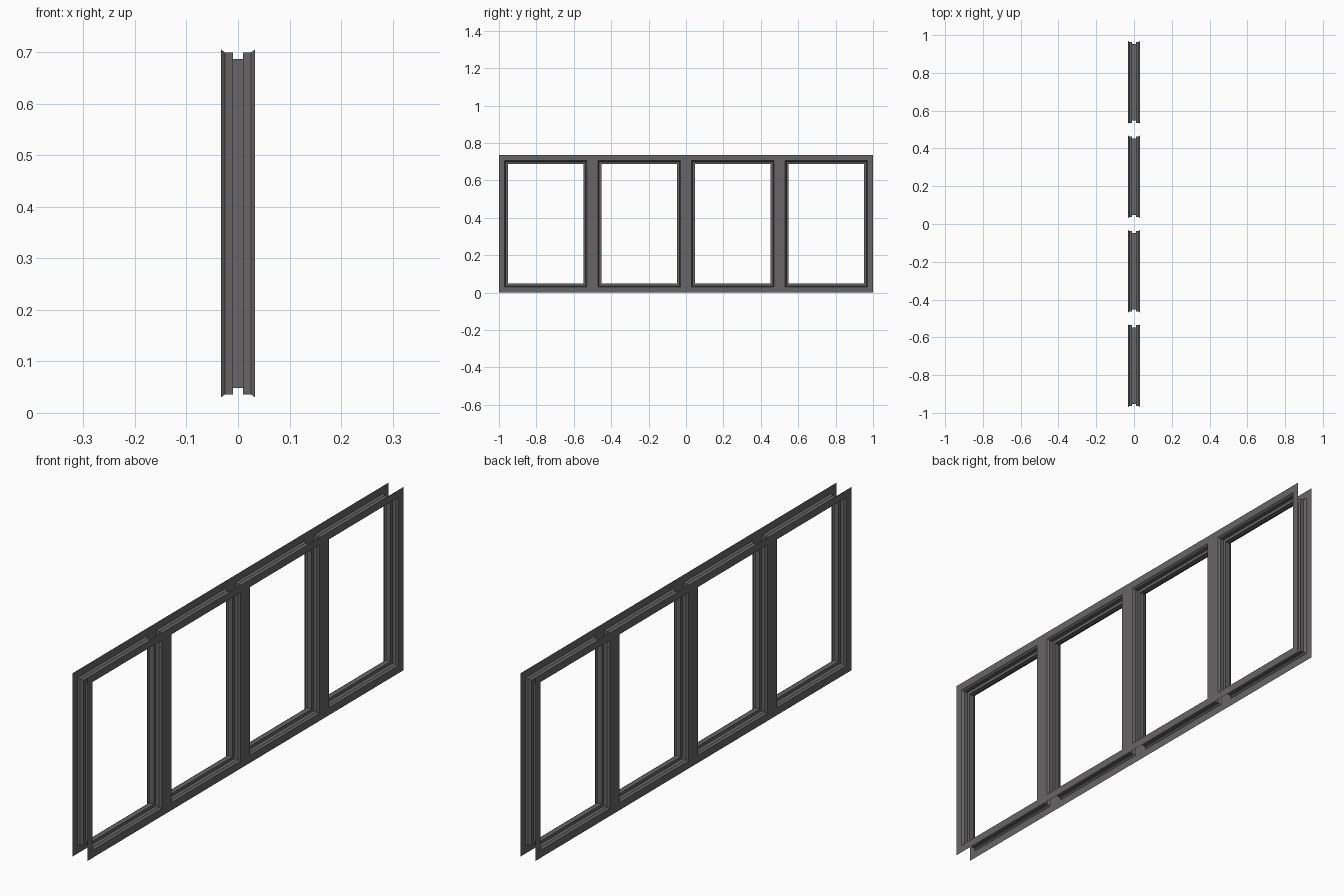
import bpy
import bmesh

cube = bpy.data.objects.get("Cube")
if cube:
    bpy.data.objects.remove(cube, do_unlink=True)

HEIGHT = 0.735      # overall height
BORDER = 0.03       # width of the outer border, half of a mullion
HALF_DEPTH = 0.033  # face sheets sit at +/- this x
BAYS = 4
BAY = 2 / BAYS

grey = bpy.data.materials.new("dark_grey_metal")
grey.use_nodes = True
colour = (0.135, 0.13, 0.133, 1)
grey.diffuse_color = colour
grey.node_tree.nodes["Principled BSDF"].inputs["Base Color"].default_value = colour


def make_object(name, bm):
    mesh = bpy.data.meshes.new(name)
    bm.to_mesh(mesh)
    bm.free()
    mesh.materials.append(grey)
    obj = bpy.data.objects.new(name, mesh)
    bpy.context.collection.objects.link(obj)
    return obj


# Flat face sheet: a grid of cells with the window openings left out
def face_sheet(name, side):
    bm = bmesh.new()
    ys = [-1]
    for i in range(BAYS):
        ys += [-1 + i * BAY + BORDER, -1 + (i + 1) * BAY - BORDER]
    ys.append(1)
    zs = [0, BORDER, HEIGHT - BORDER, HEIGHT]
    grid = [[bm.verts.new((side * HALF_DEPTH, y, z)) for z in zs] for y in ys]
    for i in range(len(ys) - 1):
        for j in range(len(zs) - 1):
            if i % 2 == 1 and j == 1:
                continue
            quad = [grid[i][j], grid[i + 1][j], grid[i + 1][j + 1], grid[i][j + 1]]
            bm.faces.new(quad if side > 0 else quad[::-1])
    return make_object(name, bm)


# Lining of one opening: rectangular rings following a stepped profile
def opening_lining(name, centre_y):
    half = [(HALF_DEPTH, 0), (0.025, 0.006), (0.01, 0.006), (0.01, 0.018)]
    profile = half + [(-x, inset) for x, inset in reversed(half)]
    bm = bmesh.new()
    rings = []
    for x, inset in profile:
        w = BAY / 2 - BORDER - inset
        low, high = BORDER + inset, HEIGHT - BORDER - inset
        corners = [(-w, low), (w, low), (w, high), (-w, high)]
        rings.append([bm.verts.new((x, centre_y + y, z)) for y, z in corners])
    for a, b in zip(rings, rings[1:]):
        for k in range(4):
            n = (k + 1) % 4
            bm.faces.new((a[k], a[n], b[n], b[k]))
    # normals look into the opening
    bm.normal_update()
    centre_z = HEIGHT / 2
    for f in bm.faces:
        c = f.calc_center_median()
        inward = f.normal.y * (centre_y - c.y) + f.normal.z * (centre_z - c.z)
        if abs(f.normal.x) > 0.9:
            inward = f.normal.x * c.x
        if inward < 0:
            f.normal_flip()
    return make_object(name, bm)


face_sheet("left_face_sheet", 1)
face_sheet("right_face_sheet", -1)
for i in range(BAYS):
    opening_lining(f"opening_lining_{i + 1}", -1 + (i + 0.5) * BAY)
